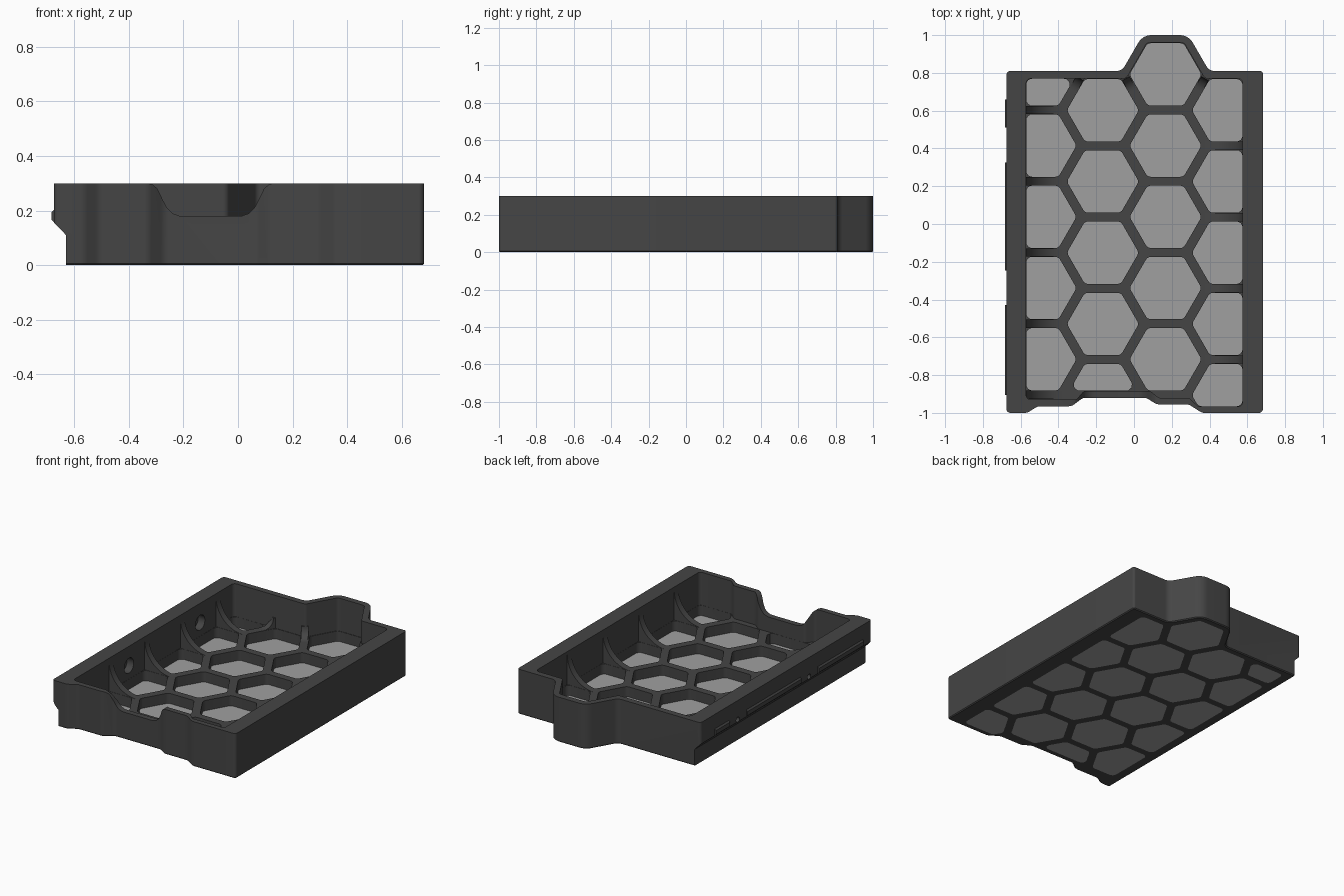
import bpy, bmesh, math
from mathutils import Vector

if "Cube" in bpy.data.objects:
    bpy.data.objects.remove(bpy.data.objects["Cube"])


def material(name, v):
    m = bpy.data.materials.new(name)
    m.diffuse_color = (v, v, v, 1)
    m.use_nodes = True
    m.node_tree.nodes["Principled BSDF"].inputs["Base Color"].default_value = m.diffuse_color
    return m


DARK = material("dark_grey", 0.06)
LIGHT = material("light_grey", 0.35)


def rounded(pts, r, n=6):
    """Round the corners of a 2D outline; a point may carry its own radius."""
    out = []
    for i, q in enumerate(pts):
        p, a, b = Vector(q[:2]), Vector(pts[i - 1][:2]), Vector(pts[(i + 1) % len(pts)][:2])
        da, db = a - p, b - p
        half = da.angle(db) / 2
        t = min((q[2] if len(q) > 2 else r) / math.tan(half), 0.45 * da.length, 0.45 * db.length)
        rad = t * math.tan(half)
        c = p + (da.normalized() + db.normalized()).normalized() * (rad / math.sin(half))
        s, e = p + da.normalized() * t - c, p + db.normalized() * t - c
        for k in range(n + 1):
            v = s.lerp(e, k / n)
            out.append(tuple(c + v.normalized() * rad))
    return out


def clip(pts, axis, limit, sign):
    """Keep the part of a convex outline where sign * coord <= sign * limit."""
    out = []
    for i, b in enumerate(pts):
        a = pts[i - 1]
        da, db = sign * (a[axis] - limit), sign * (b[axis] - limit)
        if da * db < 0:
            f = da / (da - db)
            out.append((a[0] + f * (b[0] - a[0]), a[1] + f * (b[1] - a[1])))
        if db <= 0:
            out.append(b)
    return out


def prism(name, pts, lo, hi, axis="z", mat=DARK, chamfer=0):
    """Extrude an outline: (x, y) along z, or (x, z) along y."""
    bm = bmesh.new()
    place = (lambda p: (p[0], p[1], lo)) if axis == "z" else (lambda p: (p[0], lo, p[1]))
    face = bm.faces.new([bm.verts.new(place(p)) for p in pts])
    new = bmesh.ops.extrude_face_region(bm, geom=[face])["geom"]
    step = Vector((0, 0, hi - lo)) if axis == "z" else Vector((0, hi - lo, 0))
    bmesh.ops.translate(bm, vec=step, verts=[g for g in new if isinstance(g, bmesh.types.BMVert)])
    bmesh.ops.recalc_face_normals(bm, faces=bm.faces)
    if chamfer:
        rim = [e for e in bm.edges if all(abs(v.co.z - lo) < 1e-5 for v in e.verts)]
        bmesh.ops.bevel(bm, geom=rim, offset=chamfer, segments=1, affect="EDGES")
    mesh = bpy.data.meshes.new(name)
    bm.to_mesh(mesh)
    bm.free()
    ob = bpy.data.objects.new(name, mesh)
    bpy.context.collection.objects.link(ob)
    mesh.materials.append(mat)
    return ob


def cut(body, cutter):
    mod = body.modifiers.new("cut", "BOOLEAN")
    mod.operation, mod.solver, mod.object = "DIFFERENCE", "EXACT", cutter
    bpy.context.view_layer.objects.active = body
    bpy.ops.object.modifier_apply(modifier=mod.name)
    bpy.data.objects.remove(cutter)


# Outer tray block with the raised hexagonal bay at the back
outer = [(-0.675, -1, 0.02), (-0.565, -1), (-0.51, -0.965), (-0.33, -0.965), (-0.27, -0.92),
         (0.065, -0.92), (0.12, -0.955), (0.29, -0.955), (0.36, -1), (0.682, -1, 0.02),
         (0.682, 0.81, 0.015), (0.398, 0.81), (0.288, 1, 0.08), (0.046, 1, 0.08),
         (-0.064, 0.81), (-0.675, 0.81, 0.02)]
tray = prism("tray", rounded(outer, 0.05), 0, 0.3, chamfer=0.006)

# Main cavity above the honeycomb ribs
RIB = 0.08
inner = [(-0.571, -0.93), (-0.305, -0.93), (-0.265, -0.883), (0.085, -0.883), (0.13, -0.92),
         (0.29, -0.92), (0.34, -0.966), (0.575, -0.966), (0.575, 0.77), (0.375, 0.77),
         (0.265, 0.96), (0.069, 0.96), (-0.041, 0.77), (-0.571, 0.77)]
cut(tray, prism("cavity", rounded(inner, 0.025), RIB, 0.5))

# Honeycomb cells and the light panels that close them
PITCH, APOTHEM = 0.377, 0.165
columns = [(-0.495, 0.792, 5, -0.925, 0.769), (-0.165, 0.602, 5, -0.882, 0.769),
           (0.167, 0.792, 5, -0.919, 1.0), (0.497, 0.602, 5, -0.965, 0.769)]
for cx, top, count, ymin, ymax in columns:
    for k in range(count):
        cy, R = top - k * PITCH, APOTHEM / math.cos(math.pi / 6)
        cell = [(cx + R * math.cos(i * math.pi / 3), cy + R * math.sin(i * math.pi / 3))
                for i in range(6)]
        for axis, limit, sign in ((0, 0.574, 1), (0, -0.57, -1), (1, ymax, 1), (1, ymin, -1)):
            cell = clip(cell, axis, limit, sign)
        cell = rounded(cell, 0.03, 4)
        cut(tray, prism("cell", cell, -0.1, 0.15))
        prism("floor_panel", cell, 0, 0.012, mat=LIGHT)

# Undercut along the left side
cut(tray, prism("undercut", [(-0.8, -0.1), (-0.63, -0.1), (-0.63, 0.11), (-0.675, 0.157),
                             (-0.8, 0.157)], -1.2, 1.2, "y"))

# Finger scoop in the front wall
half = [(0.27, 0.4), (0.235, 0.302), (0.212, 0.295), (0.195, 0.28), (0.176, 0.24),
        (0.16, 0.21), (0.14, 0.19), (0.115, 0.181), (0.09, 0.18)]
scoop = [(-0.1 + x, z) for x, z in half] + [(-0.1 - x, z) for x, z in reversed(half)]
cut(tray, prism("scoop", scoop, -1.1, -0.84, "y"))

# Countersunk screw holes through the left wall
for y in (0.415, -0.338):
    for r, x0, x1 in ((0.05, -0.62, -0.5), (0.018, -0.75, -0.55)):
        bpy.ops.mesh.primitive_cylinder_add(vertices=24, radius=r, depth=x1 - x0,
                                            location=((x0 + x1) / 2, y, 0.17),
                                            rotation=(0, math.pi / 2, 0))
        cut(tray, bpy.context.object)


def gusset(x, y, angle, r):
    """Concave ramp on a rib, rising toward a wall point in the given direction."""
    arc = [(-r + r * math.sin(a), RIB + r - r * math.cos(a))
           for a in (i * math.pi / 24 for i in range(13))]
    pts = [(0.015, 0.03), (-r, 0.03)] + arc + [(0.015, RIB + r)]
    ob = prism("gusset", pts, -0.022, 0.022, "y")
    ob.location, ob.rotation_euler = (x, y, 0), (0, 0, math.radians(angle))


# Curved gussets joining the ribs to the side walls and the back wall
for x, angle, first, count in ((-0.571, 180, 0.6035, 5), (0.575, 0, 0.4135, 4)):
    for k in range(count):
        gusset(x, first - k * PITCH, angle, 0.2)
for x, angle in ((-0.287, 60), (-0.043, 120), (0.375, 60)):
    gusset(x, 0.77, angle, 0.07)

# Snap ridges on the left side
for y0, y1 in ((0.51, 0.66), (-0.245, 0.325), (-0.905, -0.43)):
    prism("snap_ridge", [(-0.665, 0.147), (-0.684, 0.167), (-0.684, 0.193), (-0.675, 0.203),
                         (-0.665, 0.203)], y0, y1, "y")

# Smooth the rounded corners, keep the edges crisp
bpy.ops.object.select_all(action="SELECT")
bpy.context.view_layer.objects.active = tray
bpy.ops.object.shade_smooth_by_angle(angle=math.radians(30))
